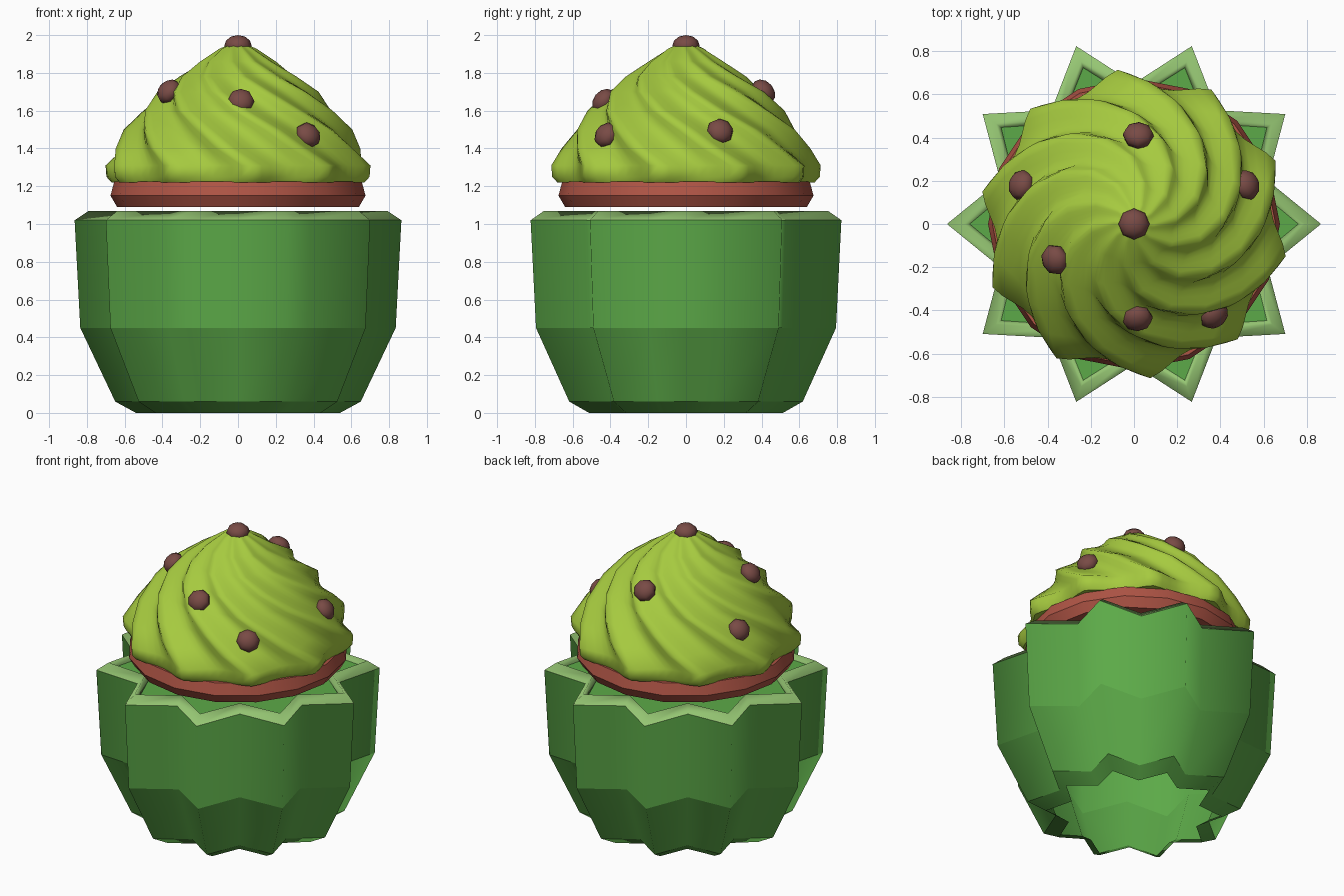
import bpy, bmesh, math
from mathutils import Vector

if "Cube" in bpy.data.objects:
    bpy.data.objects.remove(bpy.data.objects["Cube"])


def material(name, rgb):
    m = bpy.data.materials.new(name)
    m.diffuse_color = (*rgb, 1)
    m.use_nodes = True
    m.node_tree.nodes["Principled BSDF"].inputs["Base Color"].default_value = m.diffuse_color
    return m


GREEN = material("cup green", (0.107, 0.40, 0.065))
PALE = material("pale rim green", (0.30, 0.56, 0.17))
CAKE = material("red brown cake", (0.43, 0.09, 0.06))
FROST = material("lime frosting", (0.38, 0.59, 0.05))
CHIP = material("chip brown", (0.19, 0.07, 0.06))


def loft(name, rings, mats, cap_top=True, cap_bottom=False, sharp=(), band_mat=None):
    """Skin a stack of point rings; ring indices in sharp get hard edges."""
    bm = bmesh.new()
    rows = [[bm.verts.new(p) for p in ring] for ring in rings]
    n = len(rows[0])
    for i in range(len(rows) - 1):
        for j in range(n):
            k = (j + 1) % n
            f = bm.faces.new((rows[i][j], rows[i][k], rows[i + 1][k], rows[i + 1][j]))
            f.material_index = band_mat(i) if band_mat else 0
            f.smooth = True
    if cap_top:
        bm.faces.new(rows[-1])
    if cap_bottom:
        bm.faces.new(rows[0][::-1])
    for i in sharp:
        for j in range(n):
            bm.edges.get((rows[i][j], rows[i][(j + 1) % n])).smooth = False
    me = bpy.data.meshes.new(name)
    bm.to_mesh(me)
    bm.free()
    for m in mats:
        me.materials.append(m)
    ob = bpy.data.objects.new(name, me)
    bpy.context.collection.objects.link(ob)
    return ob


def polar(r, a, z):
    return (r * math.cos(a), r * math.sin(a), z)


# Star-shaped cup: (height, tip radius, notch radius), open underneath
cup_profile = [(0, .54, .41), (.06, .65, .49), (.45, .835, .63), (1.02, .865, .65),
               (1.07, .79, .60), (1.035, .76, .575)]
cup_rings = [[polar(tip if j % 2 == 0 else notch, math.radians(18 * j), z) for j in range(20)]
             for z, tip, notch in cup_profile]
loft("star_cup", cup_rings, [GREEN, PALE], sharp=(1, 2, 3, 5),
     band_mat=lambda i: 1 if i >= 3 else 0)

# Cake layer floating just above the cup
cake_rings = [[polar(r, math.radians(22.5 * j), z) for j in range(16)]
              for z, r in [(1.09, .64), (1.15, .675), (1.225, .655)]]
loft("cake_layer", cake_rings, [CAKE], cap_bottom=True, sharp=(0, 1, 2))

# Swirled frosting: ten ridges twisting outwards (height, radius, ridge depth)
frost_profile = [(1.225, .56, .0), (1.22, .655, .03), (1.25, .675, .037), (1.31, .677, .04),
                 (1.40, .625, .037), (1.50, .57, .035), (1.60, .49, .032), (1.70, .40, .027),
                 (1.78, .30, .02), (1.86, .19, .012), (1.93, .09, .005), (1.96, .02, .0)]


def frost_ring(i):
    z, r, amp = frost_profile[i]
    rr = r if i > 2 else .677
    twist = math.radians(-12 - 105 * (1 - (rr / .677) ** 1.5))
    pts = []
    for j in range(80):
        phi = 2 * math.pi * j / 80
        wave = 1 - 2 * abs(math.sin(5 * phi)) ** 1.3    # pointed ridge, round valley
        pts.append(polar(r + amp * wave, phi + twist, z))
    return pts


loft("frosting", [frost_ring(i) for i in range(len(frost_profile))], [FROST],
     cap_bottom=True, sharp=(1,))

# Chips pressed into the frosting, facing outwards
chips = [(0, 0, 1.945), (.02, .41, 1.70), (.52, .18, 1.49), (-.52, .18, 1.49),
         (-.365, -.165, 1.70), (.015, -.435, 1.65), (.37, -.42, 1.47)]
for i, p in enumerate(chips):
    bm = bmesh.new()
    bmesh.ops.create_uvsphere(bm, u_segments=8, v_segments=6, radius=1)
    for f in bm.faces:
        f.smooth = True
    me = bpy.data.meshes.new(f"chip_{i}")
    bm.to_mesh(me)
    bm.free()
    me.materials.append(CHIP)
    ob = bpy.data.objects.new(f"chip_{i}", me)
    bpy.context.collection.objects.link(ob)
    ob.location = p
    ob.scale = (.072, .072, .055)
    out = Vector((p[0], p[1], .35))
    ob.rotation_euler = out.to_track_quat('Z', 'Y').to_euler()
